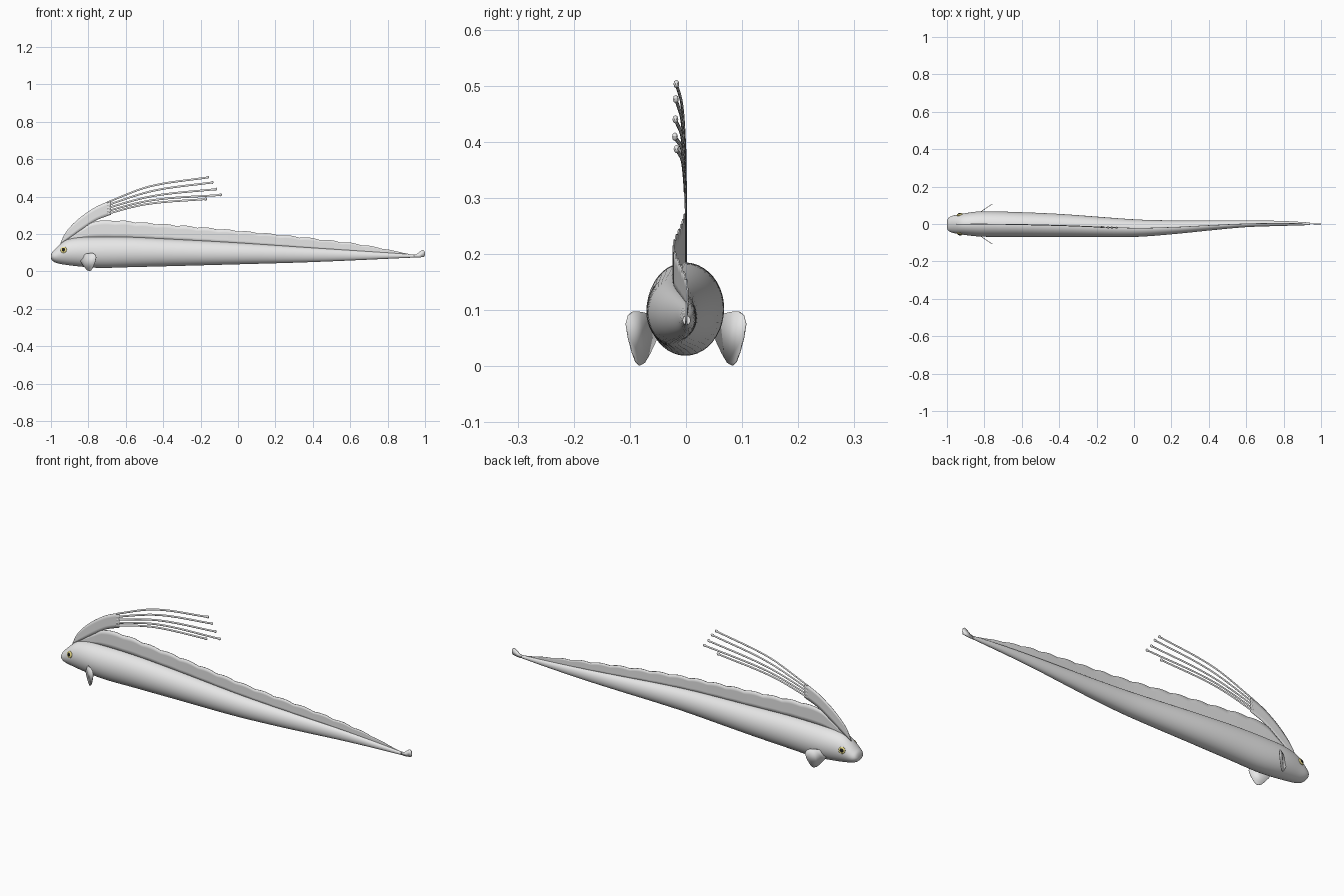
import bpy, math
from mathutils import Vector

cube = bpy.data.objects.get("Cube")
if cube:
    bpy.data.objects.remove(cube)


def material(name, rgb, rough=0.6):
    m = bpy.data.materials.new(name)
    m.use_nodes = True
    m.diffuse_color = (*rgb, 1)
    b = m.node_tree.nodes["Principled BSDF"]
    b.inputs["Base Color"].default_value = (*rgb, 1)
    b.inputs["Roughness"].default_value = rough
    return m


GREY = material("pale grey", (0.8, 0.8, 0.8))
YELLOW = material("eye yellow", (0.8, 0.7, 0.25))
BLACK = material("pupil black", (0.01, 0.01, 0.01))


def spline(points):
    """Smooth function through (x, value) points."""
    def slope(i):
        a, b = points[max(i - 1, 0)], points[min(i + 1, len(points) - 1)]
        return (b[1] - a[1]) / (b[0] - a[0])

    def f(x):
        x = min(max(x, points[0][0]), points[-1][0])
        i = max(k for k in range(len(points) - 1) if points[k][0] <= x)
        (x0, v0), (x1, v1) = points[i], points[i + 1]
        h = x1 - x0
        t = (x - x0) / h
        return ((1 + 2 * t) * (1 - t) ** 2 * v0 + t * (1 - t) ** 2 * h * slope(i)
                + t * t * (3 - 2 * t) * v1 + t * t * (t - 1) * h * slope(i + 1))
    return f


def make(name, verts, faces, mat, thickness=0):
    me = bpy.data.meshes.new(name)
    me.from_pydata(verts, [], faces)
    me.materials.append(mat)
    ob = bpy.data.objects.new(name, me)
    bpy.context.collection.objects.link(ob)
    bpy.ops.object.select_all(action="DESELECT")
    ob.select_set(True)
    bpy.context.view_layer.objects.active = ob
    if thickness:
        mod = ob.modifiers.new("thickness", "SOLIDIFY")
        mod.thickness = thickness
        mod.offset = 0
    bpy.ops.object.shade_smooth_by_angle(angle=math.radians(50))
    return ob


def loft(name, rings, mat, sides):
    """Skin elliptical rings given as (centre, half width, half height)."""
    verts = [(c[0], c[1] + w * math.cos(a), c[2] + h * math.sin(a))
             for c, w, h in rings
             for a in (2 * math.pi * k / sides for k in range(sides))]
    faces = [(r * sides + k, r * sides + (k + 1) % sides,
              (r + 1) * sides + (k + 1) % sides, (r + 1) * sides + k)
             for r in range(len(rings) - 1) for k in range(sides)]
    last = (len(rings) - 1) * sides
    faces += [tuple(reversed(range(sides))), tuple(range(last, last + sides))]
    faces = [tuple(reversed(f)) for f in faces]
    return make(name, verts, faces, mat)


def span(a, b, n):
    return [a + (b - a) * i / n for i in range(n + 1)]


# Body outline and sideways bend
bend = spline([(-1, -.002), (-.8, 0), (-.4, -.008), (0, -.022), (.2, -.018),
               (.4, -.008), (.6, .001), (.8, .003), (1, 0)])
top = spline([(-1, .085), (-.995, .101), (-.98, .117), (-.95, .146), (-.92, .167),
              (-.87, .179), (-.8, .184), (-.6, .184), (-.4, .175), (0, .153),
              (.4, .126), (.8, .1), (.94, .09)])
bottom = spline([(-1, .07), (-.995, .06), (-.98, .049), (-.95, .04), (-.87, .029),
                 (-.75, .019), (-.6, .022), (0, .038), (.4, .05), (.94, .074)])
width = spline([(-1, .018), (-.995, .031), (-.98, .042), (-.95, .05), (-.87, .063),
                (-.8, .068), (-.6, .066), (-.4, .062), (0, .047), (.4, .027),
                (.6, .018), (.8, .013), (.94, .007)])

stations = span(-1, -.98, 5) + span(-.97, -.8, 12) + span(-.77, .94, 50)
loft("body", [((x, bend(x), (top(x) + bottom(x)) / 2), width(x),
               (top(x) - bottom(x)) / 2) for x in stations], GREY, 40)


def sheet(name, xs, low, high, rows=4):
    """Thin upright fin between two edge functions, following the bend."""
    verts = [(x, bend(x), low(x) + (high(x) - low(x)) * j / rows)
             for x in xs for j in range(rows + 1)]
    n = rows + 1
    faces = [(i * n + j, (i + 1) * n + j, (i + 1) * n + j + 1, i * n + j + 1)
             for i in range(len(xs) - 1) for j in range(rows)]
    return make(name, verts, faces, GREY, 0.003)


# Long dorsal fin with a scalloped edge
fin_edge = spline([(-.95, .148), (-.9, .18), (-.83, .228), (-.78, .262), (-.7, .27),
                   (-.47, .253), (-.2, .231), (.17, .196), (.44, .167),
                   (.7, .133), (.94, .088)])


def scalloped(x):
    fade = min(max((x + .8) * 5, 0), 1) * min(max((.94 - x) * 3, 0), 1)
    return fin_edge(x) + .007 * fade * abs(math.sin(math.pi * x / .11))


sheet("dorsal_fin", span(-.95, .94, 170), lambda x: top(x) - .006, scalloped)

# Swept head crest rising out of the dorsal fin
crest_top = spline([(-.95, .15), (-.93, .195), (-.9, .235), (-.85, .283),
                    (-.8, .32), (-.75, .35), (-.68, .38)])
crest_low = spline([(-.95, .148), (-.9, .18), (-.83, .228), (-.76, .272), (-.68, .303)])
sheet("head_crest", span(-.95, -.68, 30), crest_low, crest_top)

# Trailing crest rays with small swollen tips
rays = [(.373, -.47, .455, -.16, .503), (.357, -.45, .432, -.135, .476),
        (.341, -.45, .404, -.115, .44), (.325, -.45, .382, -.09, .409),
        (.31, -.48, .361, -.17, .387)]
for i, (z0, xm, zm, x1, z1) in enumerate(rays):
    path = spline([(-.75, z0 - .028), (-.69, z0), (xm, zm), (x1, z1)])
    rings = [((x, bend(x), path(x)), .0025, .005) for x in span(-.7, x1 - .012, 24)]
    rings += [((x1 + d, bend(x1), path(x1)), r * .7, r)
              for d, r in ((-.006, .007), (0, .0075), (.004, .003))]
    loft(f"crest_ray_{i + 1}", rings, GREY, 8)

# Tail fin
tail = [(.93, .088), (.955, .092), (.975, .108), (.988, .115), (.998, .108),
        (1, .093), (.997, .079), (.98, .076), (.955, .073), (.93, .077)]
make("tail_fin", [(x, bend(x), z) for x, z in tail], [tuple(range(len(tail)))],
     GREY, 0.004)

# Pectoral fins, swept outward and back
outline = [(-.842, .055), (-.832, .075), (-.815, .094), (-.795, .097), (-.778, .098),
           (-.764, .091), (-.758, .075), (-.764, .05), (-.774, .025), (-.784, .007),
           (-.793, .0015), (-.806, .006), (-.82, .022), (-.833, .04)]
for side, s in (("left", 1), ("right", -1)):
    verts = [(x, s * (.065 + .67 * (x + .82)), z) for x, z in outline]
    make(f"{side}_pectoral_fin", verts, [tuple(range(len(verts)))], GREY, 0.003)


# Eyes: flattened domes seated on the sides of the head
def dome(name, centre, normal, radius, depth, mat):
    bpy.ops.mesh.primitive_uv_sphere_add(segments=24, ring_count=12, radius=1,
                                         location=centre)
    ob = bpy.context.object
    ob.name = name
    ob.scale = (radius, radius, depth)
    ob.rotation_euler = normal.to_track_quat("Z", "Y").to_euler()
    ob.data.materials.append(mat)
    bpy.ops.object.shade_smooth()


ex, ez = -.932, .115
mid, half = (top(ex) + bottom(ex)) / 2, (top(ex) - bottom(ex)) / 2
for side, s in (("left", 1), ("right", -1)):
    angle = math.asin((ez - mid) / half)
    spot = Vector((ex, bend(ex) + s * width(ex) * math.cos(angle), ez))
    normal = Vector((-.25, s, .25)).normalized()
    dome(f"{side}_eye", spot, normal, .017, .006, YELLOW)
    dome(f"{side}_pupil", spot + normal * .004, normal, .0095, .004, BLACK)
